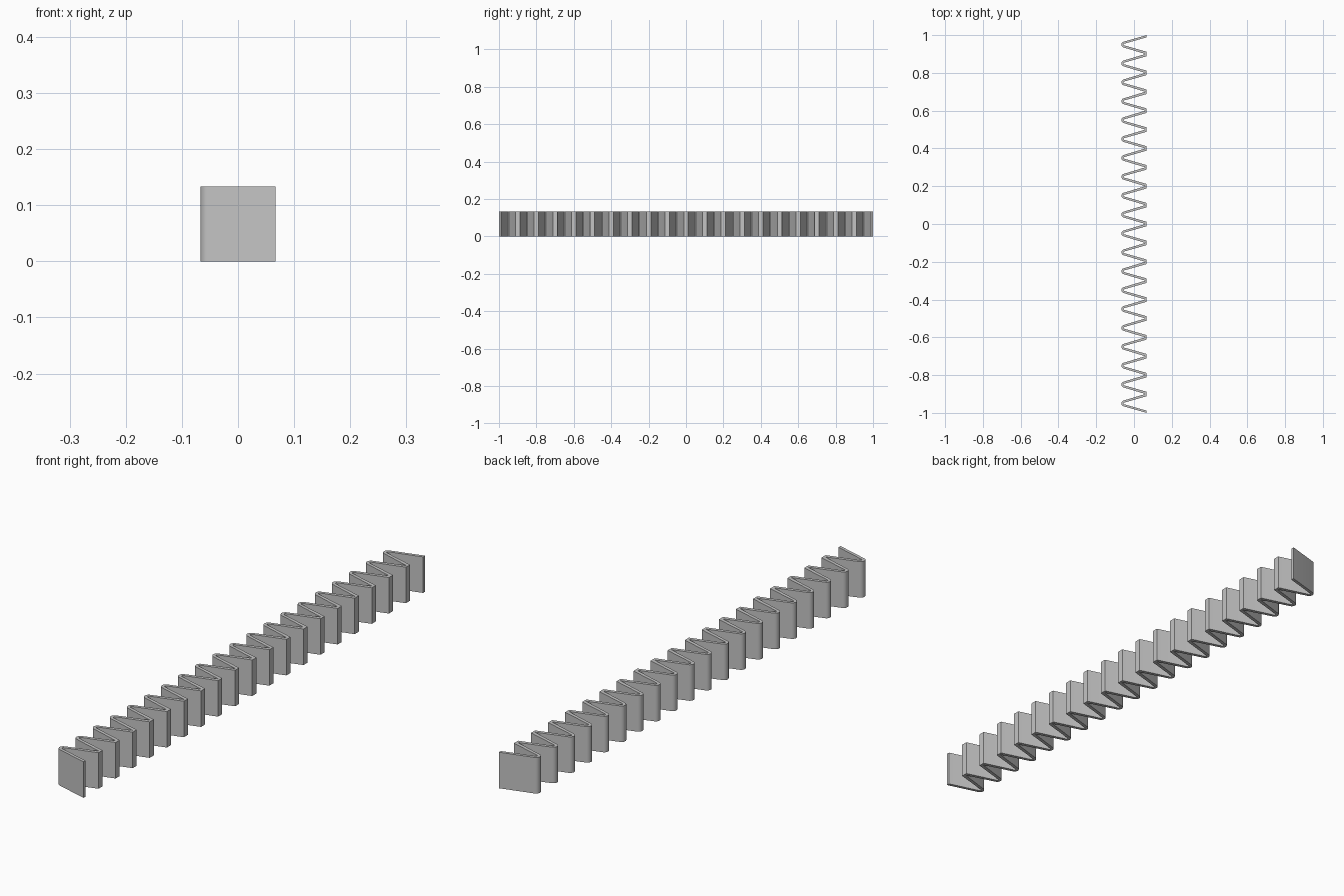
import bpy
import bmesh
from math import radians, sin, cos, asin, atan2, hypot, pi

cube = bpy.data.objects.get("Cube")
if cube:
    bpy.data.objects.remove(cube, do_unlink=True)

FOLDS = 20
PITCH = 2 / FOLDS
HALF = 0.0667          # half width in x
HEIGHT = 0.1334
THICK = 0.0115         # ribbon thickness
OUTER = 0.016          # outer radius of each round bend
STEPS = 12

# Grey material
grey = bpy.data.materials.new("plain_grey")
grey.use_nodes = True
colour = (0.55, 0.55, 0.55, 1)
grey.diffuse_color = colour
grey.node_tree.nodes["Principled BSDF"].inputs["Base Color"].default_value = colour

# Slope of the straight legs, tangent to the bend
centre_x = -HALF + OUTER
run = HALF - centre_x
slope = atan2(PITCH / 2, run) - asin(OUTER / hypot(run, PITCH / 2))
end_width = THICK / cos(slope)


def fold_pairs(i):
    """Outer and inner points of one fold: leg, round bend, leg."""
    mid = -1 + PITCH * (i + 0.5)
    first_x = HALF if i == 0 else HALF - 0.007
    last_x = HALF if i == FOLDS - 1 else HALF - 0.007
    low, high = mid - PITCH / 2, mid + PITCH / 2
    pairs = [((first_x, low), (HALF, low + end_width))]
    start, stop = 1.5 * pi - slope, 0.5 * pi + slope
    for s in range(STEPS + 1):
        a = start + (stop - start) * s / STEPS
        pairs.append(tuple((centre_x + r * cos(a), mid + r * sin(a))
                           for r in (OUTER, OUTER - THICK)))
    pairs.append(((last_x, high), (HALF, high - end_width)))
    return pairs


# Flat zigzag footprint
bm = bmesh.new()
pairs = [p for i in range(FOLDS) for p in fold_pairs(i)]
rows = [[bm.verts.new((x, y, 0)) for x, y in pair] for pair in pairs]
for (a, b), (c, d) in zip(rows, rows[1:]):
    bm.faces.new((a, b, d, c))
bmesh.ops.remove_doubles(bm, verts=bm.verts[:], dist=0.00005)

# Raise it into a solid ribbon
grown = bmesh.ops.extrude_face_region(bm, geom=bm.faces[:])
top = [g for g in grown["geom"] if isinstance(g, bmesh.types.BMVert)]
bmesh.ops.translate(bm, verts=top, vec=(0, 0, HEIGHT))
bmesh.ops.recalc_face_normals(bm, faces=bm.faces[:])

mesh = bpy.data.meshes.new("folded_ribbon")
bm.to_mesh(mesh)
bm.free()
mesh.materials.append(grey)
ribbon = bpy.data.objects.new("folded_ribbon", mesh)
bpy.context.collection.objects.link(ribbon)

# Smooth bends, sharp rims
bpy.ops.object.select_all(action="DESELECT")
ribbon.select_set(True)
bpy.context.view_layer.objects.active = ribbon
bpy.ops.object.shade_smooth_by_angle(angle=radians(30))
